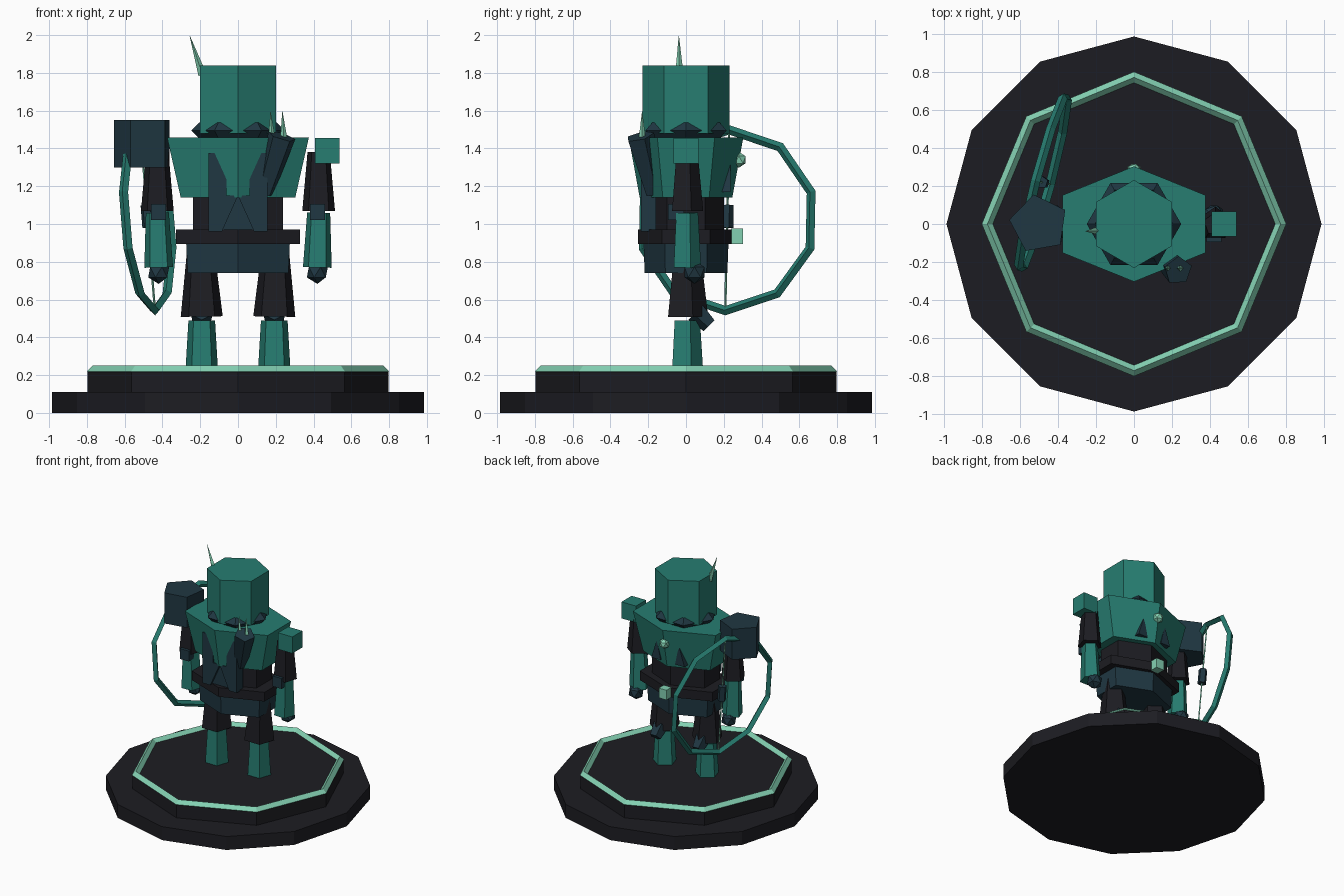
import bpy, bmesh
from math import sin, cos, pi, radians
from mathutils import Vector, Matrix

if "Cube" in bpy.data.objects:
    bpy.data.objects.remove(bpy.data.objects["Cube"])


def material(name, col):
    m = bpy.data.materials.new(name)
    m.diffuse_color = (*col, 1)
    m.use_nodes = True
    m.node_tree.nodes["Principled BSDF"].inputs["Base Color"].default_value = m.diffuse_color
    return m


TEAL = material("teal", (0.02, 0.205, 0.165))
NAVY = material("navy", (0.014, 0.038, 0.054))
BLACK = material("black", (0.012, 0.012, 0.016))
MINT = material("mint", (0.23, 0.64, 0.45))


def finish(name, bm, mat, matrix=Matrix()):
    bmesh.ops.transform(bm, matrix=matrix, verts=bm.verts)
    bmesh.ops.recalc_face_normals(bm, faces=bm.faces)
    me = bpy.data.meshes.new(name)
    bm.to_mesh(me)
    bm.free()
    me.materials.append(mat)
    ob = bpy.data.objects.new(name, me)
    bpy.context.collection.objects.link(ob)
    return ob


def prism(name, n, p0, p1, r0, r1, mat, sy=1.0, turn=90):
    """Tapered n-sided prism from p0 to p1, first corner towards +y."""
    p0, p1 = Vector(p0), Vector(p1)
    axis = p1 - p0
    bm = bmesh.new()
    rings = []
    for z, r in ((0, r0), (axis.length, r1)):
        angles = [radians(turn) + 2 * pi * i / n for i in range(n)]
        rings.append([bm.verts.new((r * cos(a), r * sin(a) * sy, z)) for a in angles])
    bm.faces.new(rings[0][::-1])
    bm.faces.new(rings[1])
    for i in range(n):
        j = (i + 1) % n
        bm.faces.new((rings[0][i], rings[0][j], rings[1][j], rings[1][i]))
    q = Vector((0, 0, 1)).rotation_difference(axis).to_matrix().to_4x4()
    return finish(name, bm, mat, Matrix.Translation(p0) @ q)


def box(name, c, size, mat):
    bm = bmesh.new()
    bmesh.ops.create_cube(bm, size=1)
    return finish(name, bm, mat, Matrix.Translation(c) @ Matrix.Diagonal((*size, 1)))


def gem(name, c, r, mat, sub=1):
    bm = bmesh.new()
    bmesh.ops.create_icosphere(bm, subdivisions=sub, radius=r)
    return finish(name, bm, mat, Matrix.Translation(c))


def ring(name, n, R, r, mat, matrix, turn=0):
    """Faceted torus with a diamond section."""
    bm = bmesh.new()
    loops = []
    for i in range(n):
        a = radians(turn) + 2 * pi * i / n
        loops.append([bm.verts.new(((R + r * cos(b)) * cos(a), (R + r * cos(b)) * sin(a), r * sin(b)))
                      for b in (0, pi / 2, pi, 3 * pi / 2)])
    for i in range(n):
        for k in range(4):
            l, m = loops[i], loops[(i + 1) % n]
            bm.faces.new((l[k], m[k], m[(k + 1) % 4], l[(k + 1) % 4]))
    return finish(name, bm, mat, matrix)


def plate(name, pts, y, thick, mat):
    """Flat panel cut from an (x, z) outline."""
    bm = bmesh.new()
    f = bm.faces.new([bm.verts.new((x, y, z)) for x, z in pts])
    ext = bmesh.ops.extrude_face_region(bm, geom=[f])
    verts = [v for v in ext["geom"] if isinstance(v, bmesh.types.BMVert)]
    bmesh.ops.translate(bm, verts=verts, vec=(0, thick, 0))
    return finish(name, bm, mat)


# Stepped base with glowing rim
prism("base_lower", 12, (0, 0, 0), (0, 0, 0.11), 0.985, 0.985, BLACK)
prism("base_upper", 8, (0, 0, 0.11), (0, 0, 0.222), 0.797, 0.797, BLACK)
ring("base_rim", 8, 0.77, 0.03, MINT, Matrix.Translation((0, 0, 0.22)))

# Torso stack
prism("pelvis", 6, (0, 0, 0.74), (0, 0, 0.92), 0.308, 0.318, NAVY, 0.71)
prism("belt", 6, (0, 0, 0.895), (0, 0, 0.97), 0.38, 0.38, BLACK, 0.67)
prism("abdomen", 6, (0, 0, 0.95), (0, 0, 1.16), 0.274, 0.274, BLACK, 0.73)
prism("chest", 6, (0, 0, 1.14), (0, 0, 1.457), 0.35, 0.433, TEAL, 0.7)
ring("collar", 6, 0.205, 0.043, NAVY, Matrix.Translation((0, 0, 1.495)))
prism("head", 6, (0, 0, 1.48), (0, 0, 1.84), 0.231, 0.231, TEAL)
prism("feather", 4, (-0.188, -0.035, 1.79), (-0.255, -0.038, 1.995), 0.022, 0.001, MINT)

# Chest gem and buckle on the far side
gem("chest_gem", (0, 0.28, 1.34), 0.042, MINT)
box("buckle", (0, 0.27, 0.935), (0.07, 0.065, 0.08), MINT)

# Rear cloth centre panel
plate("cloth_centre", [(-0.09, 0.96), (0.09, 0.96), (0, 1.15)], -0.218, 0.06, NAVY)

# Paired parts
for s, side in ((-1, "left"), (1, "right")):
    x = 0.192 * s
    prism("shin_" + side, 5, (x, 0, 0.2), (x, 0, 0.49), 0.092, 0.074, TEAL)
    prism("thigh_" + side, 5, (x, 0, 0.51), (x * 1.03, 0, 0.87), 0.117, 0.075, BLACK)
    prism("knee_pad_" + side, 5, (x, 0.055, 0.535), (x, 0.125, 0.465), 0.06, 0.045, NAVY)
    a = 0.427 * s
    prism("upper_arm_" + side, 5, (a, 0, 1.07), (a, 0, 1.38), 0.091, 0.062, BLACK)
    prism("forearm_" + side, 5, (0.42 * s, 0, 0.77), (a, 0, 1.06), 0.08, 0.064, TEAL)
    box("elbow_pad_" + side, (0.42 * s, -0.052, 1.063), (0.08, 0.085, 0.085), NAVY)
    gem("hand_" + side, (0.42 * s, 0.045, 0.745), 0.062, NAVY)
    plate("cloth_tail_" + side, [(0.155 * s, 1.375), (0.065 * s, 1.375), (0.06 * s, 1.15),
                                 (0.0, 1.15), (0.085 * s, 0.96), (0.155 * s, 0.96)],
          -0.238, 0.08, NAVY)
    plate("lapel_" + side, [(0.1 * s, 1.33), (0.065 * s, 1.17), (0.15 * s, 1.17)],
          0.17, 0.065, NAVY)

# Uneven shoulder guards
prism("shoulder_guard_large", 5, (-0.5, 0, 1.3), (-0.5, 0, 1.55), 0.157, 0.157, NAVY, turn=28)
box("shoulder_guard_small", (0.473, 0, 1.388), (0.13, 0.13, 0.135), TEAL)

# Quiver and arrows
prism("quiver", 5, (0.14, -0.17, 1.165), (0.232, -0.245, 1.465), 0.05, 0.078, NAVY)
for i, ax in enumerate((0.172, 0.235)):
    prism("arrow_%d" % i, 4, (ax + 0.008, -0.232, 1.44), (ax, -0.232, 1.595), 0.02, 0.001, MINT)

# Bow: hoop, string and grip, turned and leaned
c = Vector((-0.478, 0.218, 1.02))
u = Vector((0.25, 0.95, 0)).normalized()
v = Vector((0.08, -0.02, -1))
v = -(v - u * v.dot(u)).normalized()
n = u.cross(v)
frame = Matrix.Translation(c) @ Matrix((u, v, n)).transposed().to_4x4()
ring("bow_hoop", 10, 0.48, 0.025, TEAL, frame, turn=90)
prism("bow_string", 4, c - v * 0.48, c + v * 0.48, 0.006, 0.006, MINT)
prism("bow_grip", 5, c - v * 0.04, c + v * 0.08, 0.033, 0.033, NAVY)
